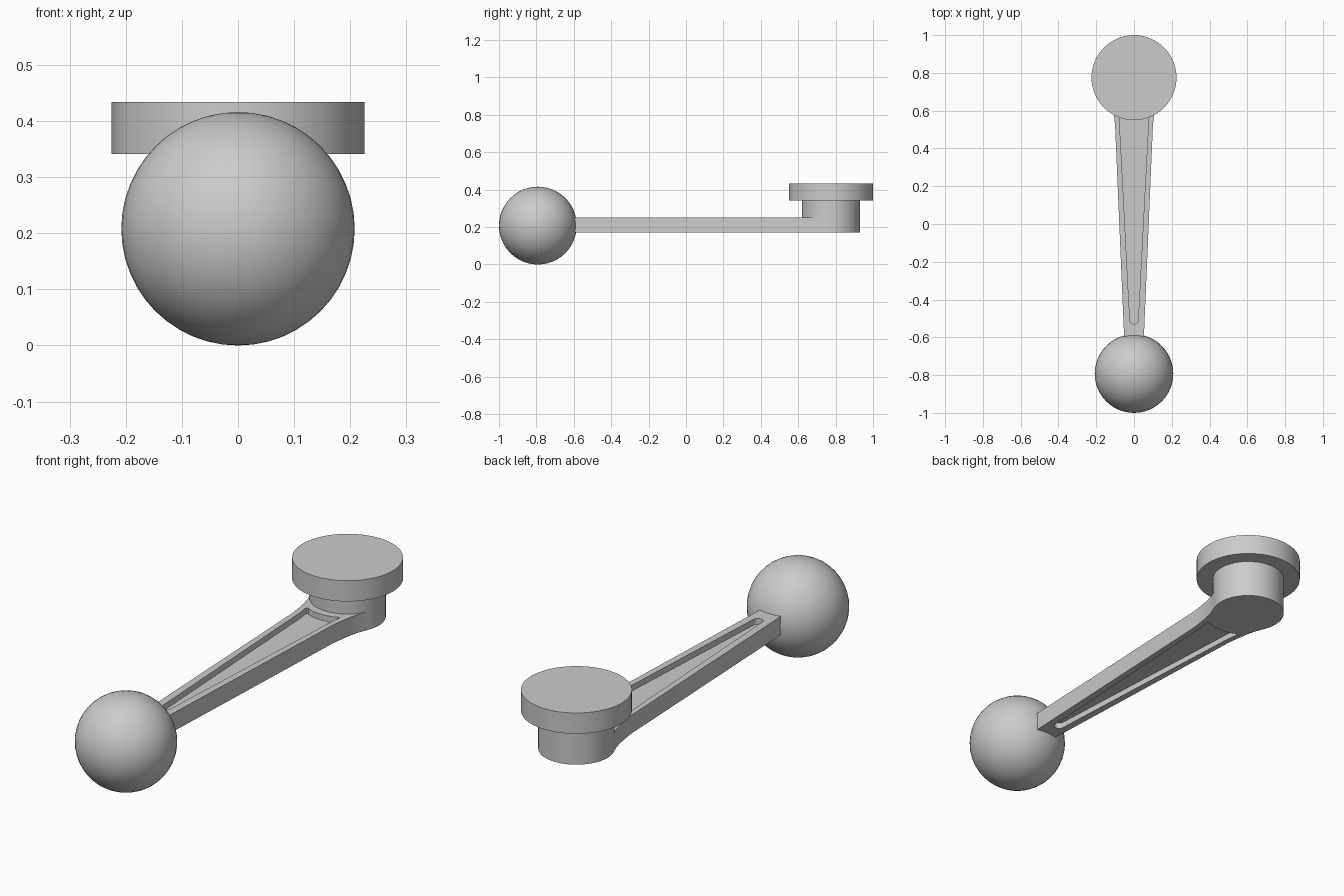
import bpy, bmesh, math

cube = bpy.data.objects.get("Cube")
if cube:
    bpy.data.objects.remove(cube)

HUB_Y, HUB_R = 0.775, 0.155
BOTTOM, TOP = 0.17, 0.252

grey = bpy.data.materials.new("plain_grey")
grey.use_nodes = True
grey.diffuse_color = (0.6, 0.6, 0.6, 1)
grey.node_tree.nodes["Principled BSDF"].inputs["Base Color"].default_value = (0.6, 0.6, 0.6, 1)


def arc(cx, cy, r, start, end, n):
    """Points on an arc, angles in degrees."""
    steps = [math.radians(start + (end - start) * i / n) for i in range(n + 1)]
    return [(cx + r * math.cos(a), cy + r * math.sin(a)) for a in steps]


def mirrored(half):
    """Close a right-hand half outline with its mirror image."""
    return half + [(-x, y) for x, y in reversed(half) if abs(x) > 1e-5]


def prism(name, outline, z0, z1):
    bm = bmesh.new()
    face = bm.faces.new([bm.verts.new((x, y, z0)) for x, y in outline])
    top = bmesh.ops.extrude_face_region(bm, geom=[face])["geom"]
    bmesh.ops.translate(bm, vec=(0, 0, z1 - z0),
                        verts=[v for v in top if isinstance(v, bmesh.types.BMVert)])
    bmesh.ops.recalc_face_normals(bm, faces=bm.faces)
    mesh = bpy.data.meshes.new(name)
    bm.to_mesh(mesh)
    bm.free()
    mesh.materials.append(grey)
    obj = bpy.data.objects.new(name, mesh)
    bpy.context.collection.objects.link(obj)
    return obj


def select(obj):
    bpy.ops.object.select_all(action="DESELECT")
    obj.select_set(True)
    bpy.context.view_layer.objects.active = obj


def combine(target, tool, operation):
    select(target)
    mod = target.modifiers.new(operation.lower(), "BOOLEAN")
    mod.operation, mod.object, mod.solver = operation, tool, "EXACT"
    bpy.ops.object.modifier_apply(modifier=mod.name)
    bpy.data.objects.remove(tool)


def smooth(obj):
    select(obj)
    bpy.ops.object.shade_smooth_by_angle(angle=math.radians(30))


# Tapered arm flaring into the round hub
arm = prism("arm", mirrored([
    (0.048, -0.70), (0.1, 0.52), (0.103, 0.55), (0.108, 0.585), (0.115, 0.627),
    (0.126, 0.672), (0.141, 0.71), (0.1, 0.77)]), BOTTOM, TOP)
hub = prism("hub", arc(0, HUB_Y, HUB_R, 0, 354.375, 63), BOTTOM, 0.345)
combine(arm, hub, "UNION")

# Recessed pockets above and below, with a round tip and an end concentric with the hub
pocket = mirrored(
    arc(0, -0.508, 0.022, -90, 0, 8)
    + [(0.077, 0.55), (0.081, 0.58), (0.0835, 0.592), (0.081, 0.602), (0.073, 0.603)]
    + arc(0, HUB_Y, 0.19, -70, -90, 8))
DEPTH = 0.026
for z0, z1 in ((TOP - DEPTH, TOP + 0.02), (BOTTOM - 0.02, BOTTOM + DEPTH)):
    combine(arm, prism("pocket_cutter", pocket, z0, z1), "DIFFERENCE")
smooth(arm)

# Wide round cap on the hub
smooth(prism("cap_disc", arc(0, HUB_Y, 0.225, 0, 354.375, 63), 0.341, 0.434))

# Ball knob
bpy.ops.mesh.primitive_uv_sphere_add(segments=48, ring_count=24, radius=0.208,
                                     location=(0, -0.792, 0.208))
ball = bpy.context.object
ball.name = "ball_knob"
ball.data.materials.append(grey)
bpy.ops.object.shade_smooth()
